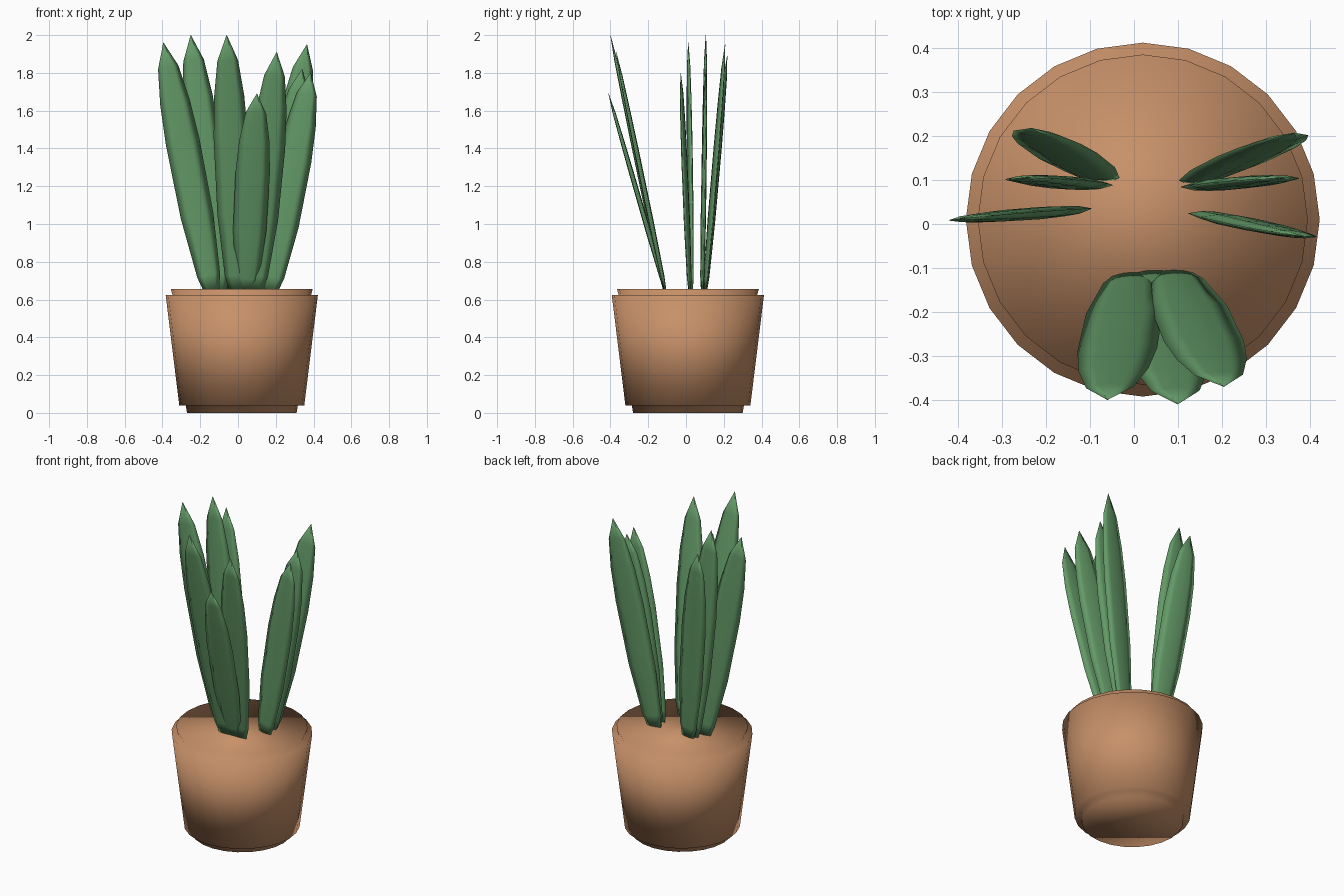
import bpy
import bmesh
import math
from mathutils import Vector

cube = bpy.data.objects.get("Cube")
if cube:
    bpy.data.objects.remove(cube, do_unlink=True)


def make_material(name, color):
    mat = bpy.data.materials.new(name)
    mat.use_nodes = True
    mat.diffuse_color = color
    mat.node_tree.nodes["Principled BSDF"].inputs["Base Color"].default_value = color
    return mat


terracotta = make_material("terracotta", (0.57, 0.28, 0.14, 1))
leaf_green = make_material("leaf_green", (0.125, 0.32, 0.135, 1))


def loft(name, rings, mat, close_top=True):
    """Skin a stack of closed rings, cap the ends and shade smooth."""
    bm = bmesh.new()
    loops = [[bm.verts.new(p) for p in ring] for ring in rings]
    for low, high in zip(loops, loops[1:]):
        n = len(low)
        for i in range(n):
            j = (i + 1) % n
            bm.faces.new((low[i], low[j], high[j], high[i]))
    bm.faces.new(list(reversed(loops[0])))
    bm.faces.new(loops[-1])
    bmesh.ops.remove_doubles(bm, verts=bm.verts, dist=0.0005)
    bmesh.ops.recalc_face_normals(bm, faces=bm.faces)
    for face in bm.faces:
        face.smooth = True
    mesh = bpy.data.meshes.new(name)
    bm.to_mesh(mesh)
    bm.free()
    mesh.materials.append(mat)
    obj = bpy.data.objects.new(name, mesh)
    bpy.context.collection.objects.link(obj)
    return obj


# Pot: foot, tapered wall and recessed lip in one turned profile
POT_SIDES = 24
POT_CENTRE = (0.02, 0.01)
pot_profile = [(0.29, 0), (0.297, 0.04), (0.331, 0.04),
               (0.403, 0.625), (0.367, 0.625), (0.376, 0.657)]


def circle(radius, z):
    angles = [math.tau * i / POT_SIDES for i in range(POT_SIDES)]
    return [(POT_CENTRE[0] + radius * math.cos(a),
             POT_CENTRE[1] + radius * math.sin(a), z) for a in angles]


loft("pot", [circle(r, z) for r, z in pot_profile], terracotta)

# Leaf outline: position along the leaf, half width, half thickness
leaf_outline = [(0, 0.042, 0.006), (0.06, 0.062, 0.011), (0.3, 0.088, 0.014),
                (0.6, 0.091, 0.013), (0.76, 0.08, 0.011),
                (0.9, 0.055, 0.008), (1, 0.001, 0.001)]
# Lens-shaped cross-section
lens = [(-1, 0), (-0.5, -0.8), (0, -1), (0.5, -0.8),
        (1, 0), (0.5, 0.8), (0, 1), (-0.5, 0.8)]


def make_leaf(name, base, tip, turn):
    start = Vector((base[0], base[1], 0.65))
    end = Vector(tip)
    axis = (end - start).normalized()
    # Blade width runs sideways, kept square to the leaf's lean
    side = Vector((math.cos(math.radians(turn)), math.sin(math.radians(turn)), 0))
    side = (side - axis * side.dot(axis)).normalized()
    normal = axis.cross(side)
    rings = []
    for t, width, thick in leaf_outline:
        centre = start.lerp(end, t)
        rings.append([centre + side * width * u + normal * thick * v for u, v in lens])
    return loft(name, rings, leaf_green)


# Leaves: base on the soil, tip, and turn of the blade in degrees
leaves = {
    "front_leaf_right": ((-0.005, -0.115), (-0.06, -0.4, 2.0), 3),
    "front_leaf_short": ((0.045, -0.11), (0.1, -0.41, 1.69), 0),
    "front_leaf_left": ((0.09, -0.11), (0.205, -0.37, 1.91), 0),
    "right_leaf_front": ((-0.14, 0.03), (-0.395, 0.012, 1.96), 6),
    "right_leaf_middle": ((-0.1, 0.087), (-0.25, 0.105, 2.0), 0),
    "right_leaf_back": ((-0.085, 0.105), (-0.235, 0.218, 1.89), -7),
    "left_leaf_back": ((0.15, 0.1), (0.365, 0.207, 1.95), 7),
    "left_leaf_middle": ((0.155, 0.085), (0.34, 0.105, 1.82), 2),
    "left_leaf_front": ((0.17, 0.02), (0.385, -0.028, 1.8), -7),
}
for leaf_name, (base, tip, turn) in leaves.items():
    make_leaf(leaf_name, base, tip, turn)
